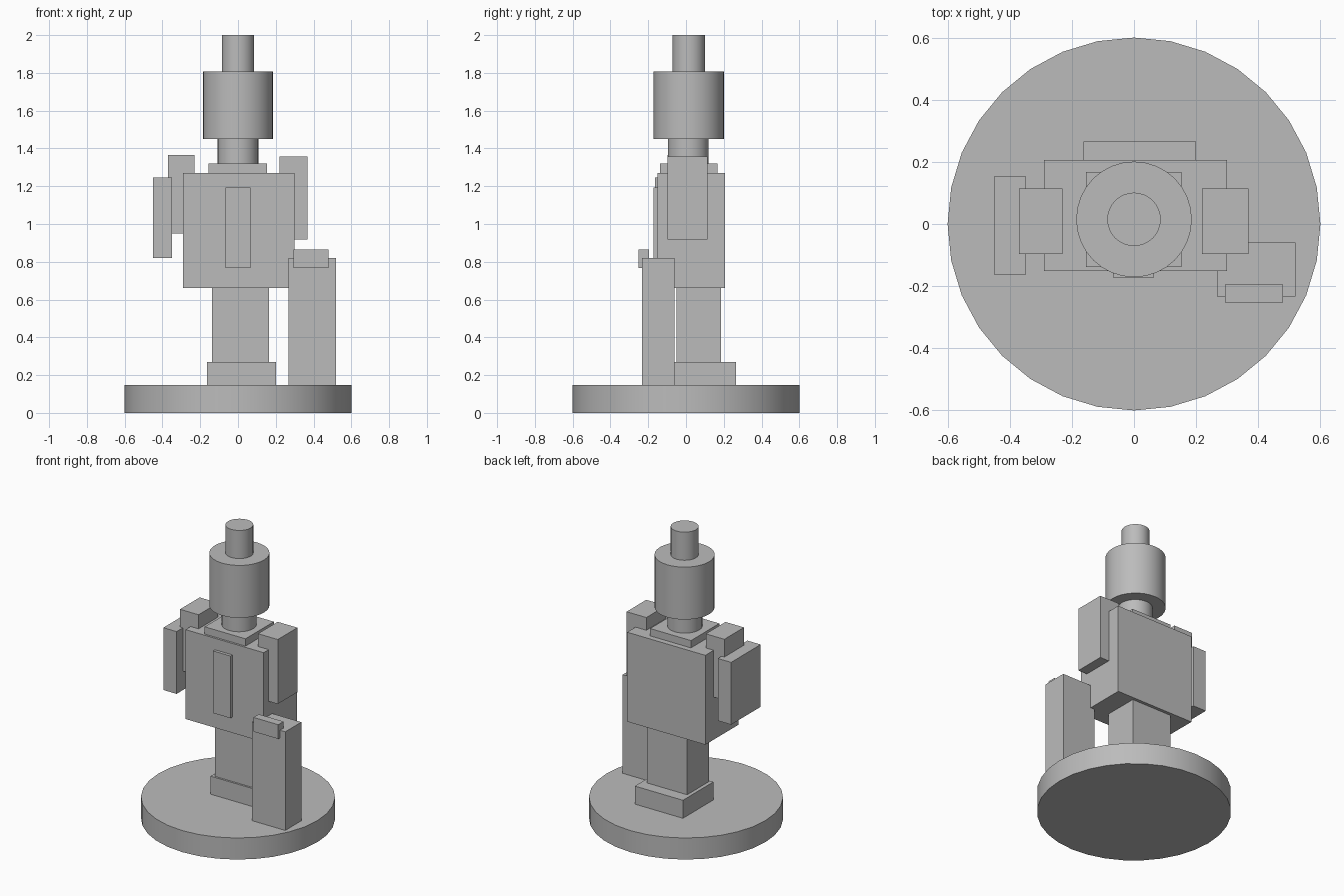
import bpy, math

grey = bpy.data.materials.new("plain grey")
grey.diffuse_color = (0.5, 0.5, 0.5, 1)


def box(name, x0, x1, y0, y1, z0, z1):
    bpy.ops.mesh.primitive_cube_add(size=1)
    ob = bpy.context.object
    ob.name = name
    ob.location = ((x0 + x1) / 2, (y0 + y1) / 2, (z0 + z1) / 2)
    ob.scale = (x1 - x0, y1 - y0, z1 - z0)
    ob.data.materials.append(grey)


def drum(name, radius, y, z0, z1, sides=32):
    bpy.ops.mesh.primitive_cylinder_add(vertices=sides, radius=radius, depth=z1 - z0,
                                        location=(0, y, (z0 + z1) / 2))
    ob = bpy.context.object
    ob.name = name
    ob.data.materials.append(grey)
    bpy.ops.object.shade_smooth_by_angle(angle=math.radians(30))


# Round stand
drum("base", 0.6, 0, 0, 0.147)

# Feet, legs and body
box("feet", -0.163, 0.2, -0.063, 0.266, 0.147, 0.27)
box("legs", -0.138, 0.165, -0.05, 0.185, 0.27, 0.66)
box("torso", -0.29, 0.3, -0.152, 0.206, 0.66, 1.27)
box("chest_strip", -0.067, 0.065, -0.173, -0.152, 0.768, 1.192)
box("collar", -0.155, 0.153, -0.138, 0.168, 1.27, 1.32)

# Neck, head and hat
drum("neck", 0.108, 0.012, 1.32, 1.45)
drum("head", 0.186, 0.015, 1.45, 1.808)
drum("hat", 0.086, 0.015, 1.808, 2.0)

# Arms
box("left_arm", -0.37, -0.23, -0.097, 0.115, 0.95, 1.366)
box("right_arm", 0.219, 0.368, -0.097, 0.115, 0.917, 1.357)
box("left_outer_panel", -0.449, -0.349, -0.164, 0.155, 0.82, 1.245)

# Standing block beside the legs with its small cap
box("side_block", 0.267, 0.52, -0.233, -0.06, 0.147, 0.82)
box("side_block_cap", 0.293, 0.48, -0.252, -0.195, 0.768, 0.865)
